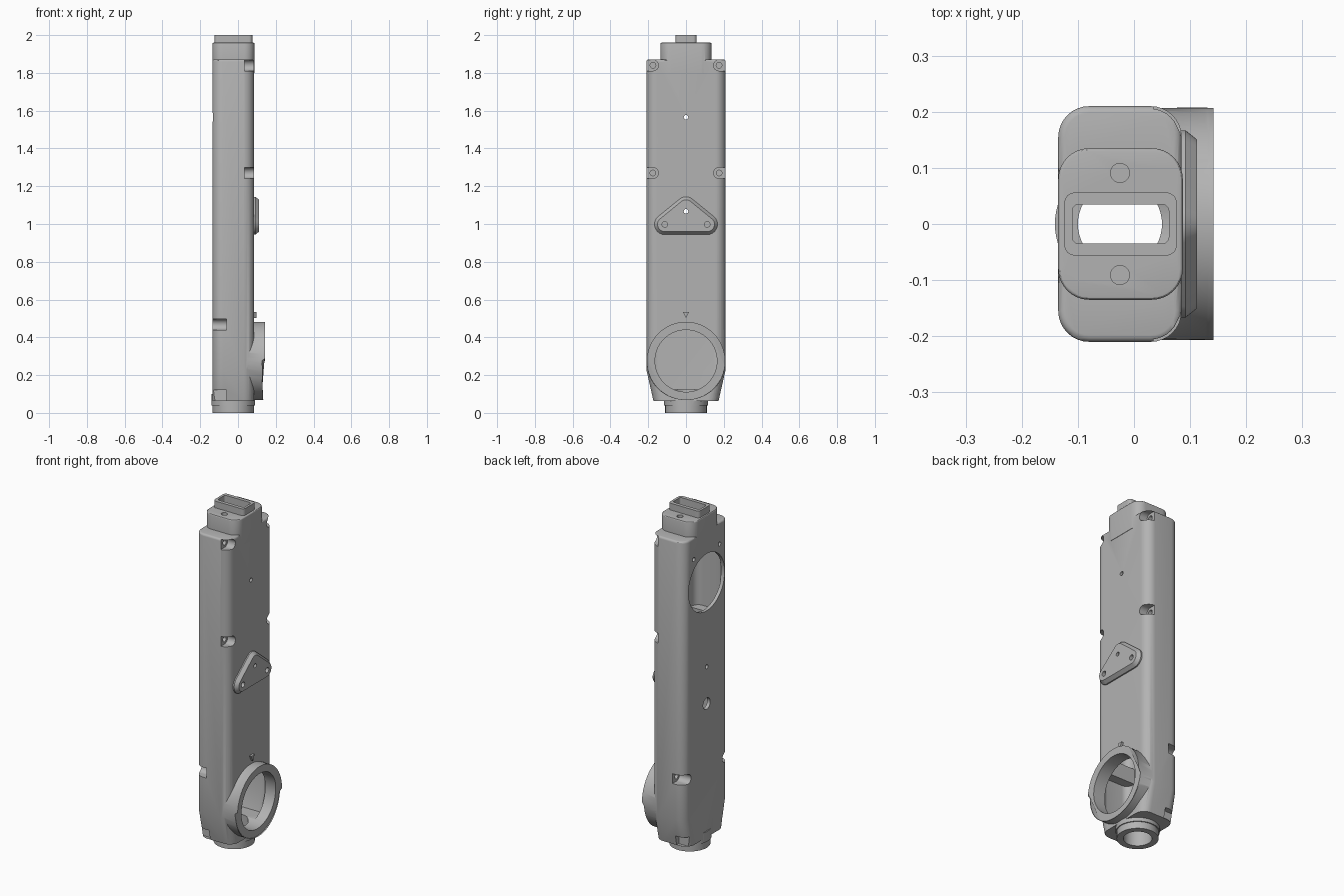
import bpy, bmesh, math
from mathutils import Matrix, Vector

if "Cube" in bpy.data.objects:
    bpy.data.objects.remove(bpy.data.objects["Cube"], do_unlink=True)

grey = bpy.data.materials.new("light_grey_metal")
grey.use_nodes = True
COLOUR = (0.45, 0.45, 0.45, 1)
grey.diffuse_color = COLOUR
grey.node_tree.nodes["Principled BSDF"].inputs["Base Color"].default_value = COLOUR


def make(name, bm):
    bmesh.ops.recalc_face_normals(bm, faces=bm.faces)
    mesh = bpy.data.meshes.new(name)
    bm.to_mesh(mesh)
    bm.free()
    mesh.materials.append(grey)
    ob = bpy.data.objects.new(name, mesh)
    bpy.context.collection.objects.link(ob)
    return ob


def bevel(bm, edges, size, steps=8):
    bmesh.ops.bevel(bm, geom=list(edges), offset=size, segments=steps,
                    profile=0.5, affect='EDGES', clamp_overlap=True)


def top_edges(bm, axis, level):
    return [e for e in bm.edges if all(abs(v.co[axis] - level) < 1e-4 for v in e.verts)]


def box(name, x0, x1, y0, y1, z0, z1, corner=0, rim=0):
    bm = bmesh.new()
    bmesh.ops.create_cube(bm, size=1)
    for v in bm.verts:
        v.co = Vector((x0 if v.co.x < 0 else x1, y0 if v.co.y < 0 else y1,
                       z0 if v.co.z < 0 else z1))
    if corner:
        bevel(bm, [e for e in bm.edges if abs(e.verts[0].co.z - e.verts[1].co.z) > 1e-4], corner)
    if rim:
        bevel(bm, top_edges(bm, 2, z1), rim, 3)
    return make(name, bm)


def rod(name, axis, a, b, u, v, r, sides=32, rim=0):
    """Cylinder along x (centre u=y, v=z) or z (centre u=x, v=y)."""
    bm = bmesh.new()
    bmesh.ops.create_cone(bm, cap_ends=True, segments=sides, radius1=r, radius2=r, depth=b - a)
    mid = (a + b) / 2
    if axis == 'x':
        move = Matrix.Translation((mid, u, v)) @ Matrix.Rotation(math.pi / 2, 4, 'Y')
    else:
        move = Matrix.Translation((u, v, mid))
    bm.transform(move)
    if rim:
        bevel(bm, top_edges(bm, 0 if axis == 'x' else 2, b), rim, 3)
    return make(name, bm)


def prism_x(bm, outline, x0, x1):
    face = bm.faces.new([bm.verts.new((x0, y, z)) for y, z in outline])
    ext = bmesh.ops.extrude_face_region(bm, geom=[face])["geom"]
    for v in ext:
        if isinstance(v, bmesh.types.BMVert):
            v.co.x = x1
    bmesh.ops.recalc_face_normals(bm, faces=bm.faces)


def tapered_shell(name, x0, x1, half, foot, z0, zt, z1, corner, rim=0):
    """Long box whose sides draw in towards the foot."""
    bm = bmesh.new()
    prism_x(bm, [(-foot, z0), (foot, z0), (half, zt), (half, z1), (-half, z1), (-half, zt)], x0, x1)
    bevel(bm, [e for e in bm.edges if abs(e.verts[0].co.z - e.verts[1].co.z) > 0.01], corner)
    if rim:
        bevel(bm, top_edges(bm, 2, z1), rim, 3)
    return make(name, bm)


def boolean(target, tools, mode):
    for tool in tools:
        mod = target.modifiers.new("join", 'BOOLEAN')
        mod.operation, mod.object, mod.solver = mode, tool, 'EXACT'
        bpy.context.view_layer.objects.active = target
        bpy.ops.object.modifier_apply(modifier=mod.name)
        bpy.data.objects.remove(tool, do_unlink=True)


RING_Z, PORT_Z, MID_X = 0.275, 1.565, -0.025
SIDES = (-1, 1)

# Outer form: long body, top block, socket, ring and foot
housing = tapered_shell("housing", -0.135, 0.085, 0.21, 0.172, 0.062, 0.23, 1.872, 0.055, 0.012)
boolean(housing, [
    box("top_block", -0.135, 0.087, -0.135, 0.135, 1.8, 1.96, 0.055, 0.006),
    box("top_socket", -0.124, 0.076, -0.056, 0.056, 1.9, 2.0, 0.018),
    rod("side_ring", 'x', 0.01, 0.134, 0, RING_Z, 0.207, 96, 0.008),
    rod("foot_collar", 'z', 0.04, 0.1, MID_X, 0, 0.116, 64),
    rod("foot", 'z', 0, 0.1, MID_X, 0, 0.11, 64),
], 'UNION')

# Hollow inside, leaving solid screw bosses in the corners
cavity = tapered_shell("cavity", -0.115, 0.065, 0.188, 0.155, 0.125, 0.24, 1.85, 0.04)
bosses = []
for s in SIDES:
    for z in (1.84, 1.27, 0.468):
        y0, y1 = sorted((s * 0.135, s * 0.25))
        bosses.append(box("boss", -0.2, 0.2, y0, y1, z - 0.045, z + 0.045))
boolean(cavity, bosses, 'DIFFERENCE')
boolean(housing, [
    cavity,
    rod("ring_bore", 'x', -0.05, 0.3, 0, RING_Z, 0.164, 96),
    rod("foot_bore", 'z', -0.1, 0.2, MID_X, 0, 0.075, 48),
    rod("round_port", 'x', -0.3, -0.05, 0, PORT_Z, 0.168, 96),
    box("socket_slot", -0.11, 0.062, -0.035, 0.035, 1.8, 2.1, 0.012),
], 'DIFFERENCE')

# Corner pockets with a round inner end, and their screw holes
cuts = []
for s in SIDES:
    for y, z, x0, x1, hole in ((0.175, 1.84, 0.035, 0.2, -0.03), (0.175, 1.27, 0.035, 0.2, -0.03),
                               (0.175, 0.468, -0.3, -0.06, 0.0), (0.153, 0.092, -0.3, -0.06, 0.3)):
        y0, y1 = sorted((s * y, s * 0.3))
        cuts.append(rod("pocket_end", 'x', x0, x1, s * y, z, 0.029))
        cuts.append(box("pocket", x0, x1, y0, y1, z - 0.029, z + 0.029))
        a, b = sorted((hole, x0 + 0.01 if x0 > 0 else x1 - 0.01))
        cuts.append(rod("screw_hole", 'x', a, b, s * y, z, 0.015, 20))
    cuts.append(rod("top_hole", 'z', 1.88, 2.1, MID_X, s * 0.091, 0.017, 24))
    cuts.append(rod("port_hole", 'x', -0.3, -0.08, s * 0.12, 1.745, 0.012, 20))
cuts += [rod("front_pin", 'x', 0.03, 0.3, 0, PORT_Z, 0.012, 20),
         rod("through_pin", 'x', -0.3, 0.3, 0, 1.067, 0.012, 20),
         rod("cable_hole", 'x', -0.3, -0.08, 0, 0.85, 0.033, 32)]
boolean(housing, cuts, 'DIFFERENCE')


# Rounded triangular mounting plate with a chamfered rim
def rounded_triangle(r, steps=10):
    outline = []
    lean = math.atan2(0.09, 0.113)
    for cy, cz, a0, a1 in ((0.113, 0.998, -math.pi / 2, math.pi / 2 - lean),
                           (0, 1.09, math.pi / 2 - lean, math.pi / 2 + lean),
                           (-0.113, 0.998, math.pi / 2 + lean, math.pi * 1.5)):
        for i in range(steps + 1):
            t = a0 + (a1 - a0) * i / steps
            outline.append((cy + r * math.cos(t), cz + r * math.sin(t)))
    return outline


bm = bmesh.new()
rings = [[bm.verts.new((x, y, z)) for y, z in rounded_triangle(r)]
         for x, r in ((0.08, 0.054), (0.092, 0.054), (0.112, 0.038))]
for low, high in zip(rings, rings[1:]):
    for i in range(len(low)):
        j = (i + 1) % len(low)
        bm.faces.new((low[i], low[j], high[j], high[i]))
bm.faces.new(rings[0])
bm.faces.new(rings[-1])
plate = make("mounting_plate", bm)
boolean(plate, [rod("plate_hole", 'x', 0.088, 0.2, s * 0.112, 0.998, 0.015, 24) for s in SIDES]
        + [rod("plate_pin", 'x', 0, 0.2, 0, 1.067, 0.012, 20)], 'DIFFERENCE')

# Small pointer above the ring
bm = bmesh.new()
prism_x(bm, [(-0.016, 0.535), (0, 0.502), (0.016, 0.535)], 0.08, 0.098)
pointer = make("pointer_mark", bm)

for ob in (housing, plate, pointer):
    bpy.ops.object.select_all(action='DESELECT')
    ob.select_set(True)
    bpy.context.view_layer.objects.active = ob
    bpy.ops.object.shade_smooth_by_angle(angle=math.radians(30))
